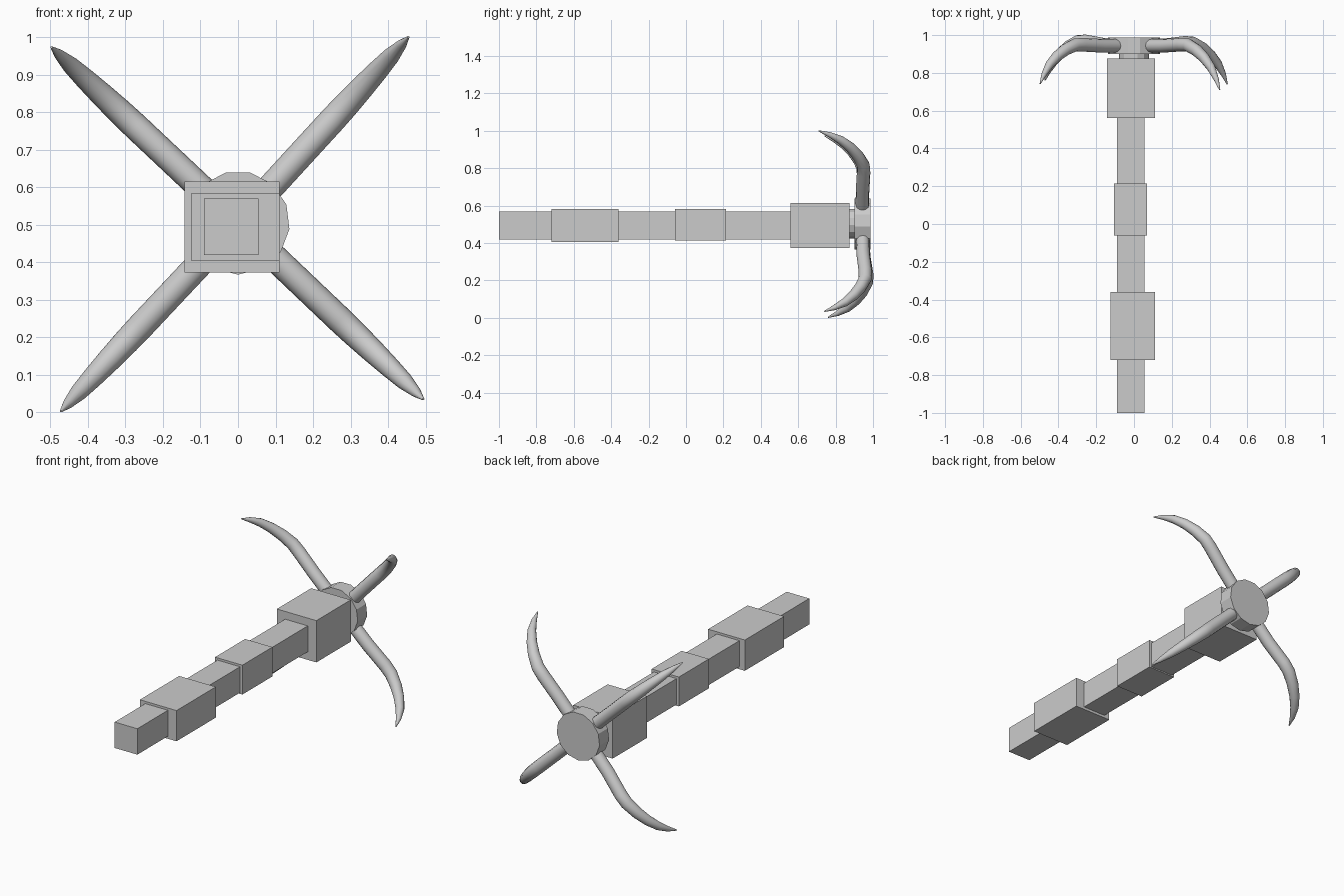
import bpy, math
from mathutils import Vector

if "Cube" in bpy.data.objects:
    bpy.data.objects.remove(bpy.data.objects["Cube"])


def box(name, x, y, z):
    bpy.ops.mesh.primitive_cube_add(size=1, location=(sum(x) / 2, sum(y) / 2, sum(z) / 2))
    o = bpy.context.object
    o.name = name
    o.scale = (x[1] - x[0], y[1] - y[0], z[1] - z[0])
    bpy.ops.object.transform_apply(location=False, rotation=False, scale=True)


def disc(name, r, y0, y1, sides):
    # the axis runs along y, one vertex points straight down
    bpy.ops.mesh.primitive_cylinder_add(vertices=sides, radius=r, depth=y1 - y0,
                                        location=(0, (y0 + y1) / 2, 0.505),
                                        rotation=(math.pi / 2, 0, 0))
    o = bpy.context.object
    o.name = name
    bpy.ops.object.transform_apply(location=False, rotation=True, scale=False)
    if min(v.co.z for v in o.data.vertices) > -r * 0.999:
        for v in o.data.vertices:
            v.co.z *= -1
        o.data.flip_normals()


# Handle shaft and the three square collars
box("shaft", (-0.09, 0.055), (-1.0, 0.60), (0.42, 0.57))
box("grip_collar", (-0.125, 0.11), (-0.72, -0.36), (0.405, 0.583))
box("middle_collar", (-0.105, 0.07), (-0.06, 0.215), (0.413, 0.583))
box("head_block", (-0.143, 0.11), (0.56, 0.875), (0.373, 0.615))

# Round neck and hub
disc("neck", 0.08, 0.86, 0.92, 13)
disc("hub", 0.138, 0.90, 0.987, 13)


# Curved tapering claws: fraction of reach, depth along the curve, radius
PROFILE = [(0.13, 0.0, 0.036), (0.35, 0.0, 0.036), (0.55, -0.02, 0.036), (0.63, -0.01, 0.035),
           (0.73, 0.11, 0.032), (0.82, 0.28, 0.028), (0.90, 0.50, 0.023),
           (0.96, 0.76, 0.014), (1.0, 1.0, 0.003)]


def claw(name, tip, crest):
    cu = bpy.data.curves.new(name, 'CURVE')
    cu.dimensions = '3D'
    cu.bevel_depth = 1.0
    cu.bevel_resolution = 4
    cu.use_fill_caps = True
    sp = cu.splines.new('POLY')
    sp.points.add(len(PROFILE) - 1)
    for p, (f, d, r) in zip(sp.points, PROFILE):
        y = crest + (tip[1] - crest) * d
        if f < 0.5:
            y = 0.943 + (crest - 0.943) * f
        p.co = (tip[0] * f, y, 0.505 + (tip[2] - 0.505) * f, 1)
        p.radius = r
    o = bpy.data.objects.new(name, cu)
    bpy.context.collection.objects.link(o)
    bpy.ops.object.select_all(action='DESELECT')
    o.select_set(True)
    bpy.context.view_layer.objects.active = o
    bpy.ops.object.convert(target='MESH')
    bpy.ops.object.shade_smooth_by_angle(angle=math.radians(40))


claw("upper_left_claw", (-0.497, 0.742, 0.973), 0.945)
claw("upper_right_claw", (0.454, 0.71, 1.0), 0.945)
claw("lower_right_claw", (0.494, 0.74, 0.035), 0.955)
claw("lower_left_claw", (-0.472, 0.76, 0.003), 0.963)
